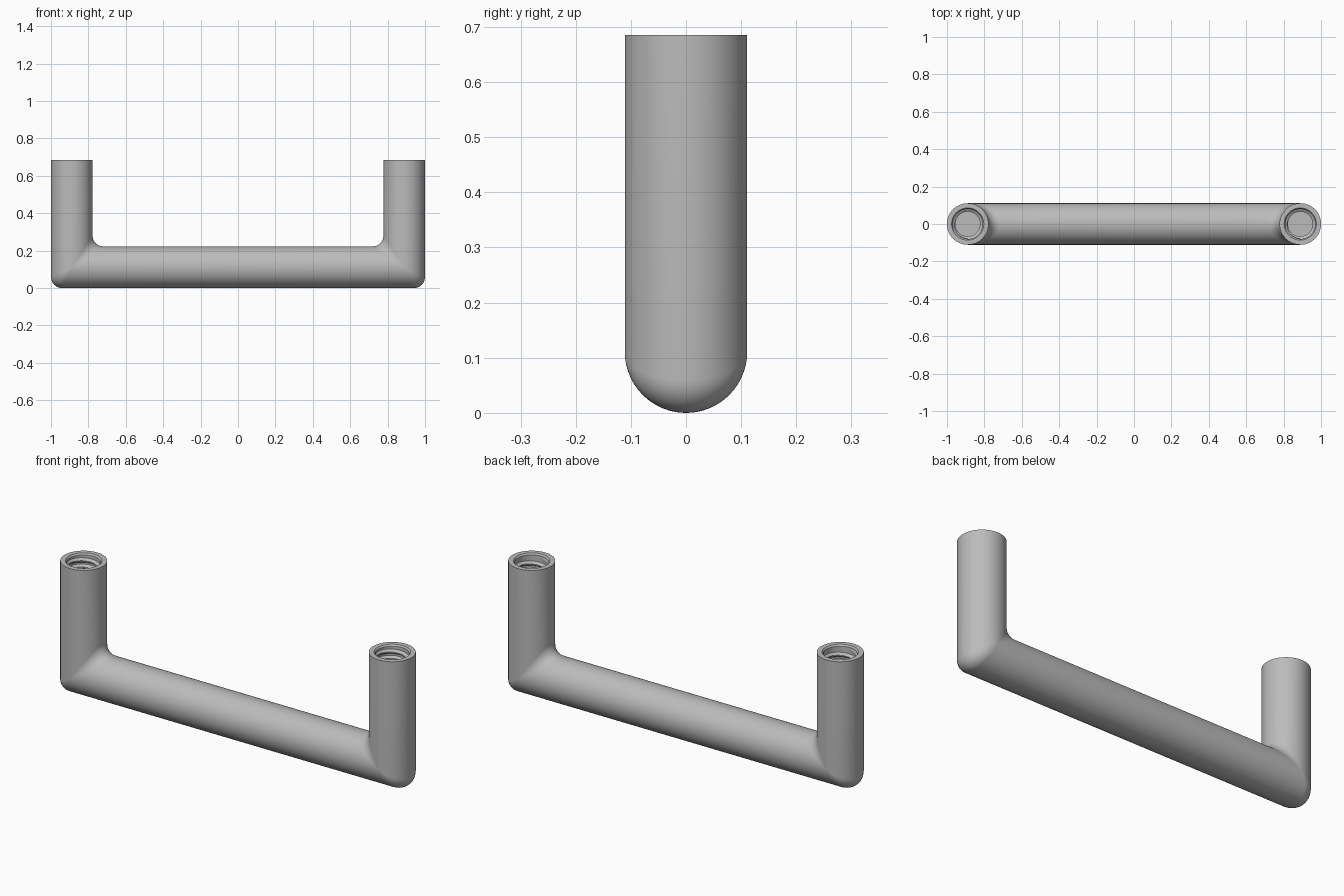
import bpy
import bmesh
from math import sin, cos, tau, radians
from mathutils import Vector

if "Cube" in bpy.data.objects:
    bpy.data.objects.remove(bpy.data.objects["Cube"], do_unlink=True)

R = 0.111            # rod radius
LEG_X = 1 - R        # leg axis
TOP = 0.685
FILLET = 0.06
HOLE, MINOR = 0.08, 0.066
DEPTH, PITCH = 0.32, 0.033
SIDES, ARC = 64, 10

metal = bpy.data.materials.new("satin_grey")
metal.use_nodes = True
GREY = (0.5, 0.5, 0.5, 1)
metal.diffuse_color = GREY
metal.node_tree.nodes["Principled BSDF"].inputs["Base Color"].default_value = GREY


def finish(name, bm):
    bmesh.ops.recalc_face_normals(bm, faces=bm.faces)
    mesh = bpy.data.meshes.new(name)
    bm.to_mesh(mesh)
    bm.free()
    mesh.materials.append(metal)
    ob = bpy.data.objects.new(name, mesh)
    bpy.context.collection.objects.link(ob)
    bpy.ops.object.select_all(action='DESELECT')
    ob.select_set(True)
    bpy.context.view_layer.objects.active = ob
    bpy.ops.object.shade_smooth_by_angle(angle=radians(35))
    return ob


def bridge(bm, rings, closed):
    for a, b in zip(rings, rings[1:]):
        n = len(a)
        for i in range(n if closed else n - 1):
            j = (i + 1) % n
            bm.faces.new((a[i], a[j], b[j], b[i]))


def leg_ring(radius, z):
    return [Vector((LEG_X + radius * cos(tau * i / SIDES),
                    radius * sin(tau * i / SIDES), z)) for i in range(SIDES)]


def corner_ring(t):
    """Ring of the mitred corner, its seam blended by a rolling ball."""
    ring = []
    for i in range(SIDES):
        c, s = cos(tau * i / SIDES), sin(tau * i / SIDES)
        r = FILLET if c > 0 else -FILLET
        centre = Vector((LEG_X + (R - r) * c, (R - r) * s, R - (R - r) * c))
        leg_n, bar_n = Vector((c, s, 0)), Vector((0, s, -c))
        angle = leg_n.angle(bar_n)
        if angle < 0.001:
            n = leg_n
        else:
            n = (leg_n * sin((1 - t) * angle) + bar_n * sin(t * angle)) / sin(angle)
        ring.append(centre + r * n)
    return ring


# Handle: hole, rim, leg, corner and half the bar, mirrored across the middle
bm = bmesh.new()
rings = [leg_ring(HOLE, TOP - DEPTH), leg_ring(HOLE, TOP - 0.008),
         leg_ring(HOLE + 0.006, TOP), leg_ring(R, TOP)]
rings += [corner_ring(k / ARC) for k in range(ARC + 1)]
rings.append([Vector((0, p.y, p.z)) for p in rings[-1]])
rings = [[bm.verts.new(p) for p in ring] for ring in rings]
bridge(bm, rings, True)
bm.faces.new(rings[0])
handle = finish("handle", bm)
mirror = handle.modifiers.new("mirror", 'MIRROR')
mirror.use_axis[0] = True
mirror.use_clip = True

# Threads: a helical ridge inside each hole, tapering out at both ends
for name, x in (("left_thread", LEG_X), ("right_thread", -LEG_X)):
    bm = bmesh.new()
    steps = int((DEPTH - 0.03) / PITCH * 48)
    sections = []
    for k in range(steps + 1):
        a = tau * k / 48
        z = TOP - DEPTH + 0.01 + PITCH * k / 48
        rise = min(1, k / 16, (steps - k) / 16)
        crest = HOLE - (HOLE - MINOR) * rise
        profile = ((HOLE + 0.002, -0.4), (crest, -0.08), (crest, 0.08), (HOLE + 0.002, 0.4))
        sections.append([bm.verts.new((x + r * cos(a), r * sin(a), z + h * PITCH))
                         for r, h in profile])
    bridge(bm, sections, True)
    finish(name, bm)
